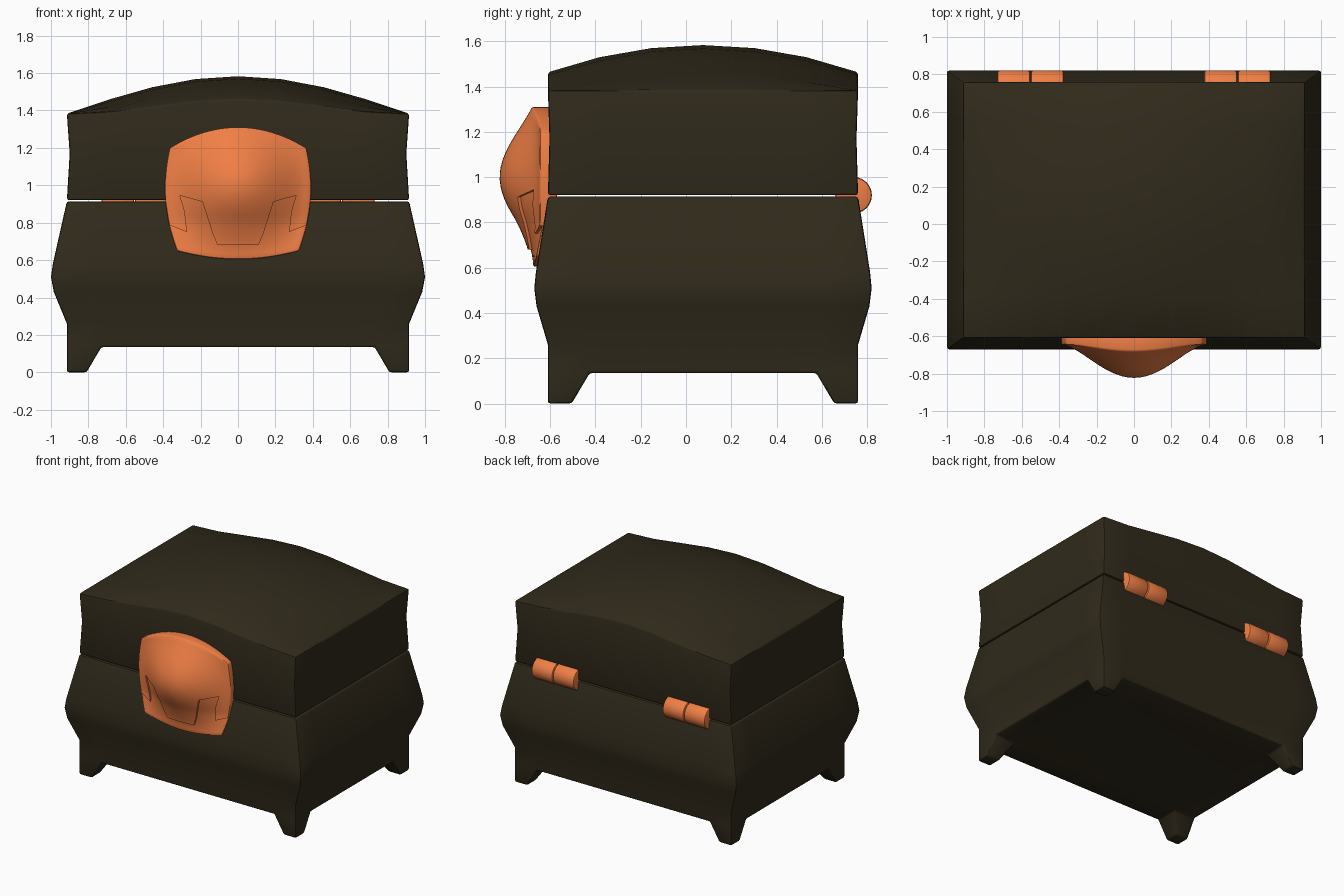
import bpy, bmesh, math

if "Cube" in bpy.data.objects:
    bpy.data.objects.remove(bpy.data.objects["Cube"])

CY = 0.075            # depth centre of the box
HX, HY = 0.915, 0.685  # half width and half depth at the rims


def material(name, rgb):
    m = bpy.data.materials.new(name)
    m.diffuse_color = (*rgb, 1)
    m.use_nodes = True
    m.node_tree.nodes["Principled BSDF"].inputs["Base Color"].default_value = m.diffuse_color
    return m


DARK = material("dark_wood", (0.03, 0.023, 0.011))
ORANGE = material("orange_metal", (0.87, 0.21, 0.06))


def spread(n):
    return [-1 + 2 * i / n for i in range(n + 1)]


def loft(us, vs, levels):
    """Closed solid: full grids at first and last level, perimeter rings between."""
    bm = bmesh.new()
    n, m = len(us) - 1, len(vs) - 1
    rim = ([(i, 0) for i in range(n)] + [(n, j) for j in range(m)] +
           [(i, m) for i in range(n, 0, -1)] + [(0, j) for j in range(m, 0, -1)])
    prev = None
    for k, fn in enumerate(levels):
        cap = k in (0, len(levels) - 1)
        keys = [(i, j) for i in range(n + 1) for j in range(m + 1)] if cap else rim
        cur = {q: bm.verts.new(fn(us[q[0]], vs[q[1]])) for q in keys}
        if cap:
            for i in range(n):
                for j in range(m):
                    bm.faces.new([cur[q] for q in ((i, j), (i + 1, j), (i + 1, j + 1), (i, j + 1))])
        if prev:
            for a, b in zip(rim, rim[1:] + rim[:1]):
                bm.faces.new((prev[a], prev[b], cur[b], cur[a]))
        prev = cur
    return bm


def make(name, bm, mat):
    bmesh.ops.recalc_face_normals(bm, faces=bm.faces)
    me = bpy.data.meshes.new(name)
    bm.to_mesh(me)
    bm.free()
    ob = bpy.data.objects.new(name, me)
    bpy.context.collection.objects.link(ob)
    me.materials.append(mat)
    return ob


def activate(ob):
    bpy.ops.object.select_all(action='DESELECT')
    ob.select_set(True)
    bpy.context.view_layer.objects.active = ob


def bevel(ob, width):
    mod = ob.modifiers.new("bevel", 'BEVEL')
    mod.width, mod.segments = width, 2
    mod.limit_method, mod.angle_limit = 'ANGLE', math.radians(40)
    activate(ob)
    bpy.ops.object.modifier_apply(modifier=mod.name)


def smooth(ob):
    activate(ob)
    bpy.ops.object.shade_smooth_by_angle(angle=math.radians(38))


def level(hx, hy, z):
    return lambda u, v: (u * hx, CY + v * hy, z)


# Bulging box body
body_levels = [level(HX, HY, 0.135), level(HX, HY, 0.26), level(0.985, 0.735, 0.43),
               level(1.0, 0.745, 0.51), level(0.99, 0.738, 0.58), level(HX, HY, 0.914)]
fx, fy = 0.73 / HX, 0.5 / HY
bm = loft([-1, -fx, fx, 1], [-1, -fy, fy, 1], body_levels)
# Tapered feet drawn down from the four bottom corners
corners = []
for f in bm.faces:
    c = f.calc_center_median()
    if c.z < 0.136 and abs(c.x) > 0.75 and abs(c.y - CY) > 0.52:
        corners.append(f)
for f in bmesh.ops.extrude_discrete_faces(bm, faces=corners)['faces']:
    for v in f.verts:
        v.co.z = 0
        if abs(v.co.x) < 0.8:
            v.co.x = math.copysign(0.81, v.co.x)
        if abs(v.co.y - CY) < 0.6:
            v.co.y = CY + math.copysign(0.58, v.co.y - CY)
body = make("box_body", bm, DARK)
bevel(body, 0.012)
smooth(body)


# Domed lid with waisted sides and wavy front and back edges
def dome(u, v):
    rise = 0.08 + 0.12 * (1 - v * v)
    return (u * HX, CY + v * HY,
            1.383 + rise * max(0.0, math.cos(math.pi / 2 * u)) ** (1 + v * v))


lid = make("lid", loft(spread(8), spread(6),
                       [level(HX, HY, 0.92), level(0.9, 0.678, 1.17), dome]), DARK)
bevel(lid, 0.012)
smooth(lid)


# Domed clasp shield, cut into an upper tongue plate and a lower catch plate
def shield(recess, front):
    def fn(u, v):
        t = (v + 1) / 2
        w = 0.325 + 0.211 * t - 0.171 * t * t
        lo, hi = 0.605 + 0.045 * u * u, 1.31 - 0.11 * u * u
        z = lo + (hi - lo) * t
        if not front:
            return (u * w, -0.57, z)
        edge = 0.645 + max(0, 0.8 - z) * 0.2
        bulge = 0.178 * math.cos(math.pi / 2 * (t - 0.56) / 0.62) ** 2
        return (u * w, -(edge + bulge * (1 - u * u) ** 1.8 - recess), z)
    return fn


half = [(0.11, 0.68), (0.135, 0.74), (0.19, 0.912), (0.31, 0.945),
        (0.285, 0.86), (0.273, 0.75), (0.374, 0.79), (0.6, 0.87), (0.6, 1.6)]
outline = half + [(-x, z) for x, z in reversed(half)]
bm = bmesh.new()
face = bm.faces.new([bm.verts.new((x, -1, z)) for x, z in outline])
ext = bmesh.ops.extrude_face_region(bm, geom=[face], use_keep_orig=True)
for v in ext['geom']:
    if isinstance(v, bmesh.types.BMVert):
        v.co.y = -0.4
cutter = make("seam_cutter", bm, ORANGE)
cutter.hide_render = True

for name, recess, op in (("clasp_tongue", 0.0, 'INTERSECT'), ("clasp_catch", 0.013, 'DIFFERENCE')):
    plate = make(name, loft(spread(24), spread(24),
                            [shield(recess, False), shield(recess, True)]), ORANGE)
    bevel(plate, 0.008)
    mod = plate.modifiers.new("seam", 'BOOLEAN')
    mod.operation, mod.object, mod.solver = op, cutter, 'EXACT'
    bpy.ops.object.modifier_apply(modifier=mod.name)
    smooth(plate)
bpy.data.objects.remove(cutter)

# Two pairs of hinge barrels at the back
for side in (-1, 1):
    for k, x in enumerate((0.463, 0.643)):
        bpy.ops.mesh.primitive_cylinder_add(vertices=24, radius=0.081, depth=0.176,
                                            location=(side * x, 0.74, 0.92),
                                            rotation=(0, math.pi / 2, 0))
        barrel = bpy.context.object
        barrel.name = f"hinge_{'left' if side < 0 else 'right'}_{k + 1}"
        barrel.data.materials.append(ORANGE)
        bevel(barrel, 0.012)
        smooth(barrel)
